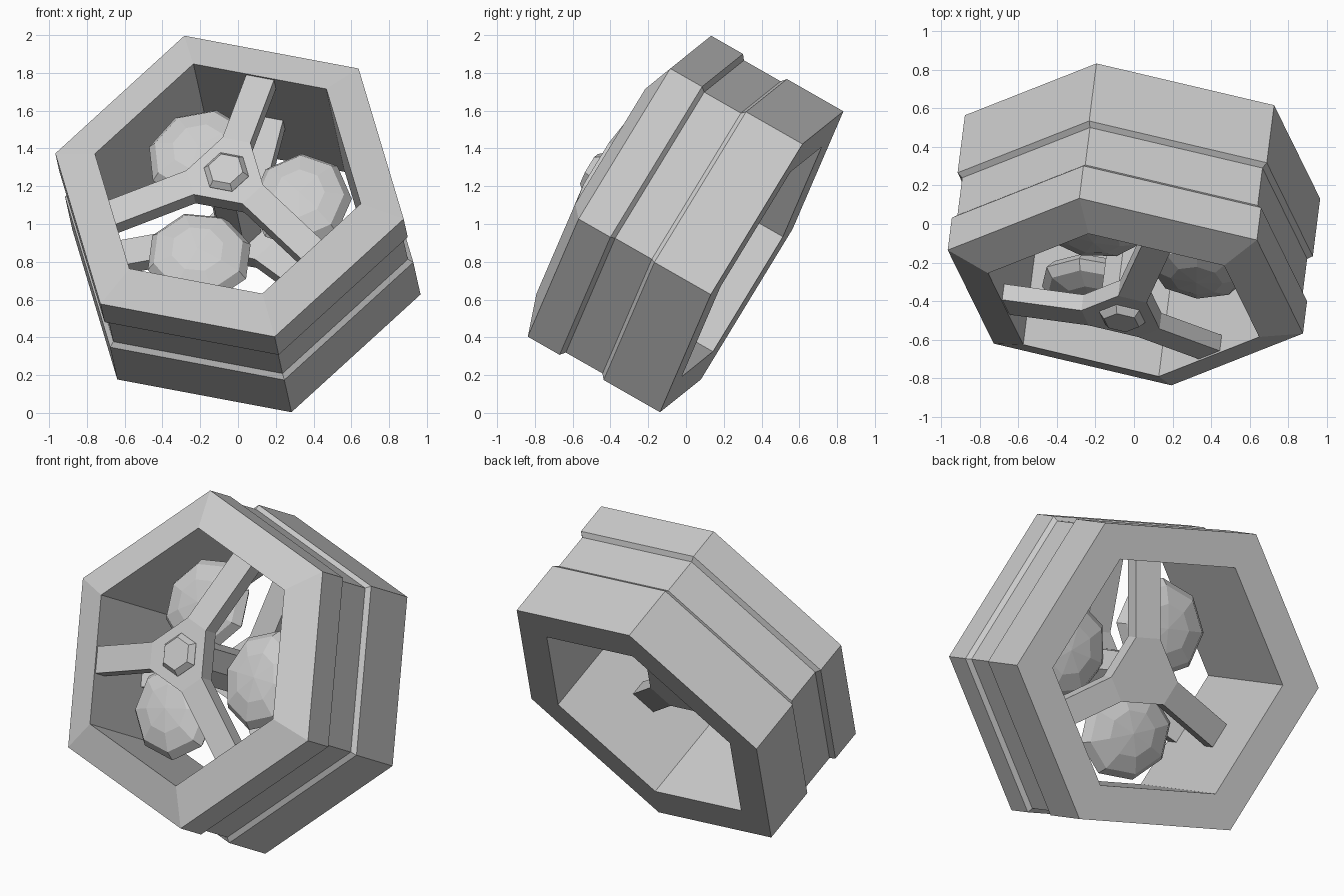
import bpy, bmesh
from math import cos, sin, radians
from mathutils import Matrix, Vector

if "Cube" in bpy.data.objects:
    bpy.data.objects.remove(bpy.data.objects["Cube"])

# Tilted frame: local x points at a housing corner, local z is the fan axis (front)
n = Vector((-0.11, -0.863, 0.493)).normalized()
u = Vector((-0.249, 0.498, 0.831))
u = (u - n * u.dot(n)).normalized()
v = n.cross(u)
FRAME = Matrix((u, v, n)).transposed().to_4x4()
FRAME.translation = (-0.045, -0.352, 1.2)
MID = -0.195  # mirror plane between the front and rear spiders


def finish(name, bm):
    bmesh.ops.recalc_face_normals(bm, faces=bm.faces)
    bm.transform(FRAME)
    mesh = bpy.data.meshes.new(name)
    bm.to_mesh(mesh)
    bm.free()
    ob = bpy.data.objects.new(name, mesh)
    bpy.context.collection.objects.link(ob)
    return ob


def loft(bm, rings, closed=False):
    loops = [[bm.verts.new(p) for p in r] for r in rings]
    pairs = list(zip(loops, loops[1:]))
    if closed:
        pairs.append((loops[-1], loops[0]))
    else:
        bm.faces.new(loops[0])
        bm.faces.new(loops[-1])
    for a, b in pairs:
        for i in range(len(a)):
            j = (i + 1) % len(a)
            bm.faces.new((a[i], a[j], b[j], b[i]))


def hexagon(r, s):
    return [(r * cos(radians(60 * i)), r * sin(radians(60 * i)), s) for i in range(6)]


# Hexagonal housing with a shallow band round it and a raised front lip
bm = bmesh.new()
profile = [(0.735, 0.08), (0.963, 0), (0.963, -0.195), (0.935, -0.217),
           (0.935, -0.442), (0.963, -0.465), (0.963, -0.811), (0.735, -0.811)]
loft(bm, [hexagon(r, s) for r, s in profile], closed=True)
finish("housing", bm)


# Three-spoke spiders, front and mirrored rear
def spider(name, side):
    bm = bmesh.new()
    flip = lambda s: MID + side * (s - MID)
    angles = [radians(a) for a in (-30, 90, 210)]

    def turn(t, a, w, s):
        return (a * cos(t) - w * sin(t), a * sin(t) + w * cos(t), flip(s))

    hub = lambda s: [turn(t, 0.2, w, s) for t in angles for w in (-0.077, 0.077)]
    loft(bm, [hub(0.15), hub(0.055)])
    for t in angles:
        loft(bm, [[turn(t, a, -0.077, s), turn(t, a, 0.077, s),
                   turn(t, a, 0.077, s - 0.095), turn(t, a, -0.077, s - 0.095)]
                  for a, s in ((0.2, 0.15), (0.645, 0.068))])
    finish(name, bm)


spider("front_spider", 1)
spider("rear_spider", -1)

# Hub nut and axle
bm = bmesh.new()
loft(bm, [hexagon(0.125, 0.14), hexagon(0.123, 0.155), hexagon(0.095, 0.187)])
finish("hub_nut", bm)
bm = bmesh.new()
loft(bm, [hexagon(0.125, 0.1), hexagon(0.125, -0.5)])
finish("axle", bm)

# Faceted flattened fan blades
for i in range(3):
    bm = bmesh.new()
    bmesh.ops.create_uvsphere(bm, u_segments=8, v_segments=6, radius=1)
    bm.transform(Matrix.Rotation(radians(15 + 120 * i), 4, 'Z')
                 @ Matrix.Translation((0.36, 0, MID))
                 @ Matrix.Diagonal((0.27, 0.29, 0.1, 1)))
    finish(f"fan_blade_{i + 1}", bm)
